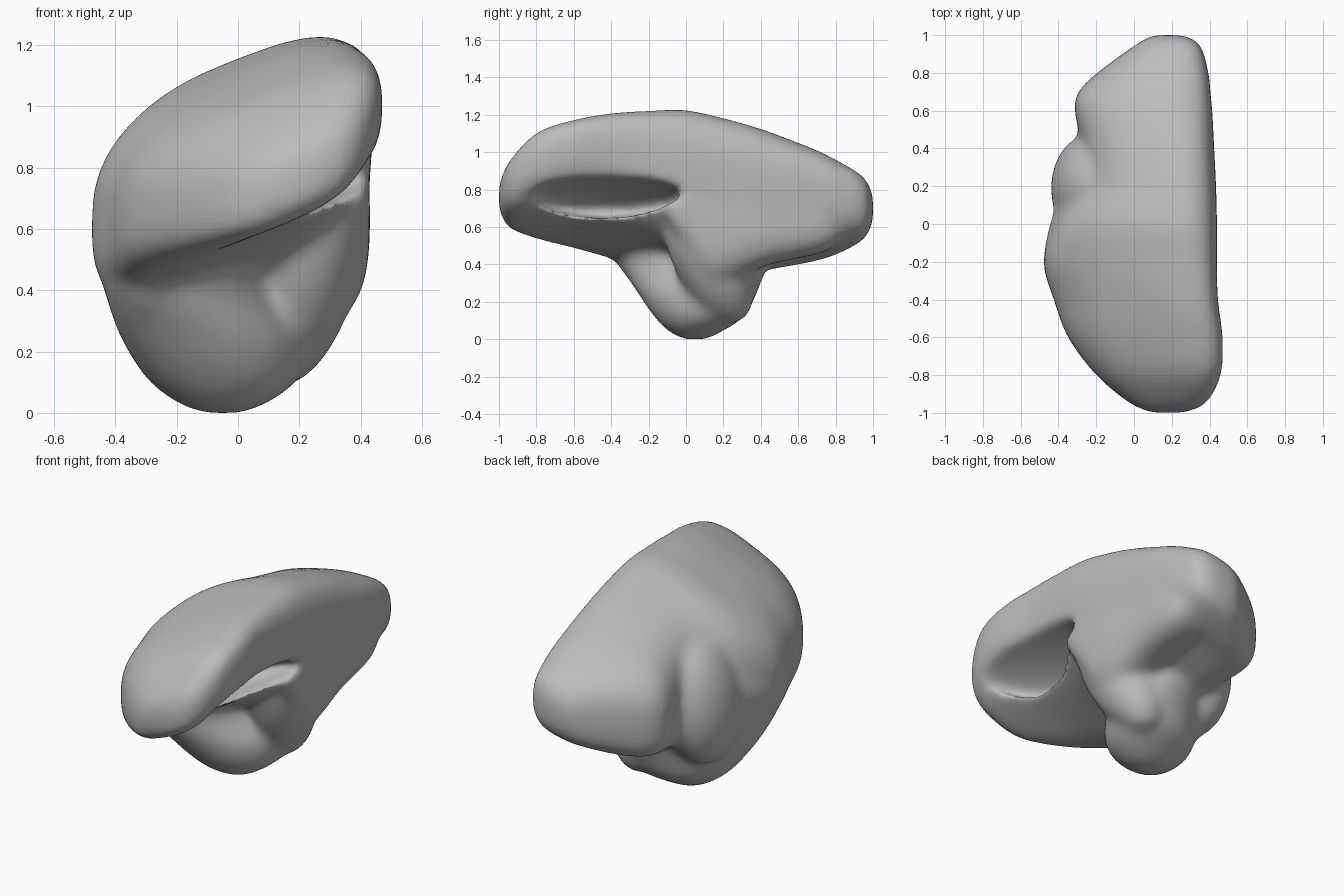
import bpy
import bmesh
from math import cos, sin, pi, copysign
from mathutils import Matrix, Vector, Euler

default_cube = bpy.data.objects.get("Cube")
if default_cube:
    bpy.data.objects.remove(default_cube, do_unlink=True)

SIDES = 40
STEPS = 5


def spline(a, b, c, d, t):
    """Smooth blend from b to c, guided by the neighbours a and d."""
    return b + 0.5 * t * (c - a + t * (2 * a - 5 * b + 4 * c - d + t * (3 * (b - c) + d - a)))


def rounded(angle, power):
    """Point on a unit outline between a circle and a square."""
    return [copysign(abs(v) ** (2 / power), v) for v in (cos(angle), sin(angle))]


def loft(bm, axes, rows, power):
    """Skin a row of outlines: (position, centre a, centre b, half a, half b, shear)."""
    dense = []
    last = len(rows) - 1
    for i in range(last):
        near = [rows[max(i - 1, 0)], rows[i], rows[i + 1], rows[min(i + 2, last)]]
        for k in range(STEPS):
            dense.append([spline(*values, k / STEPS) for values in zip(*near)])
    dense.append(rows[last])

    rings = []
    for along, ca, cb, ha, hb, shear in dense:
        ring = []
        for k in range(SIDES):
            u, v = rounded(2 * pi * k / SIDES, power)
            point = Vector()
            setattr(point, axes[0], along)
            setattr(point, axes[1], ca + ha * u)
            setattr(point, axes[2], cb + hb * v + shear * ha * u)
            ring.append(bm.verts.new(point))
        rings.append(ring)
    faces = [bm.faces.new(rings[0]), bm.faces.new(rings[-1])]
    for lower, upper in zip(rings, rings[1:]):
        for k in range(SIDES):
            n = (k + 1) % SIDES
            faces.append(bm.faces.new((lower[k], lower[n], upper[n], upper[k])))
    bmesh.ops.recalc_face_normals(bm, faces=faces)


def ellipsoid(bm, centre, radii, turn=(0, 0, 0)):
    matrix = Matrix.LocRotScale(Vector(centre), Euler(turn), Vector(radii))
    bmesh.ops.create_icosphere(bm, subdivisions=4, radius=1, matrix=matrix)


def make_object(name, bm):
    mesh = bpy.data.meshes.new(name)
    bm.to_mesh(mesh)
    bm.free()
    obj = bpy.data.objects.new(name, mesh)
    bpy.context.scene.collection.objects.link(obj)
    return obj


def add_remesh(obj, size):
    remesh = obj.modifiers.new("Fuse", "REMESH")
    remesh.mode = "VOXEL"
    remesh.voxel_size = size
    remesh.use_smooth_shade = True


body = bmesh.new()

# Long upper mantle, from the front tip to the back tip
loft(body, "yxz", [
    (-1, .18, .76, .08, .06, .3),
    (-.95, .18, .77, .2, .14, .4),
    (-.8, .13, .82, .33, .21, .45),
    (-.6, .06, .83, .41, .25, .45),
    (-.4, .01, .82, .435, .29, .46),
    (-.2, -.02, .8, .46, .33, .43),
    (0, .01, .785, .43, .375, .38),
    (.2, .075, .765, .36, .375, .34),
    (.4, .075, .745, .35, .345, .3),
    (.6, .05, .725, .365, .295, .25),
    (.7, .055, .715, .35, .265, .25),
    (.8, .1, .705, .295, .235, .22),
    (.95, .18, .7, .17, .16, .2),
    (1, .18, .7, .08, .07, .1),
], 2.9)

# Flat flank, a broad keel that drops towards the stem
loft(body, "yxz", [
    (-.2, .33, .88, .06, .06, 0),
    (-.1, .3, .79, .12, .17, 0),
    (0, .27, .74, .16, .27, 0),
    (.12, .25, .66, .18, .36, 0),
    (.25, .25, .64, .18, .32, 0),
    (.45, .24, .65, .175, .25, 0),
    (.75, .23, .67, .16, .2, 0),
    (.9, .21, .69, .1, .1, 0),
], 2.8)

# Lower lobe, tapering to the ground
loft(body, "zyx", [
    (0, .05, -.05, .06, .07, 0),
    (.04, .05, -.05, .14, .16, .1),
    (.12, .07, -.05, .24, .25, .2),
    (.25, .06, -.07, .32, .29, .35),
    (.4, .04, -.13, .39, .26, .38),
    (.6, .02, -.18, .42, .26, .3),
    (.8, .04, -.15, .36, .22, .1),
], 2.2)

# Slanted web from flank to stem, side wall and rear cheek
ellipsoid(body, (.2, .12, .46), (.19, .2, .41), (.42, .22, 0))
ellipsoid(body, (-.3, -.15, .52), (.155, .25, .32), (.6, -.12, 0))
ellipsoid(body, (-.24, .19, .59), (.195, .28, .36), (0, .15, 0))
blob = make_object("lobed_body", body)

# Furrow tucked under the front, open towards the flat side
carve = bmesh.new()
ellipsoid(carve, (.37, -.42, .77), (.33, .4, .08), (0, -.3, 0))
cutter = make_object("furrow_cutter", carve)
cutter.hide_render = True

# Fuse, carve and soften the body
add_remesh(blob, .02)
cut = blob.modifiers.new("Carve", "BOOLEAN")
cut.operation = "DIFFERENCE"
cut.solver = "EXACT"
cut.object = cutter
add_remesh(blob, .018)
soften = blob.modifiers.new("Soften", "SMOOTH")
soften.factor = .5
soften.iterations = 24

bpy.context.view_layer.update()
graph = bpy.context.evaluated_depsgraph_get()
final = bpy.data.meshes.new_from_object(blob.evaluated_get(graph))
blob.modifiers.clear()
blob.data = final
bpy.data.objects.remove(cutter, do_unlink=True)
for face in final.polygons:
    face.use_smooth = True

# Single plain grey
grey = bpy.data.materials.new("plain_grey")
grey.use_nodes = True
colour = (.5, .5, .5, 1)
grey.diffuse_color = colour
grey.node_tree.nodes["Principled BSDF"].inputs["Base Color"].default_value = colour
final.materials.clear()
final.materials.append(grey)
